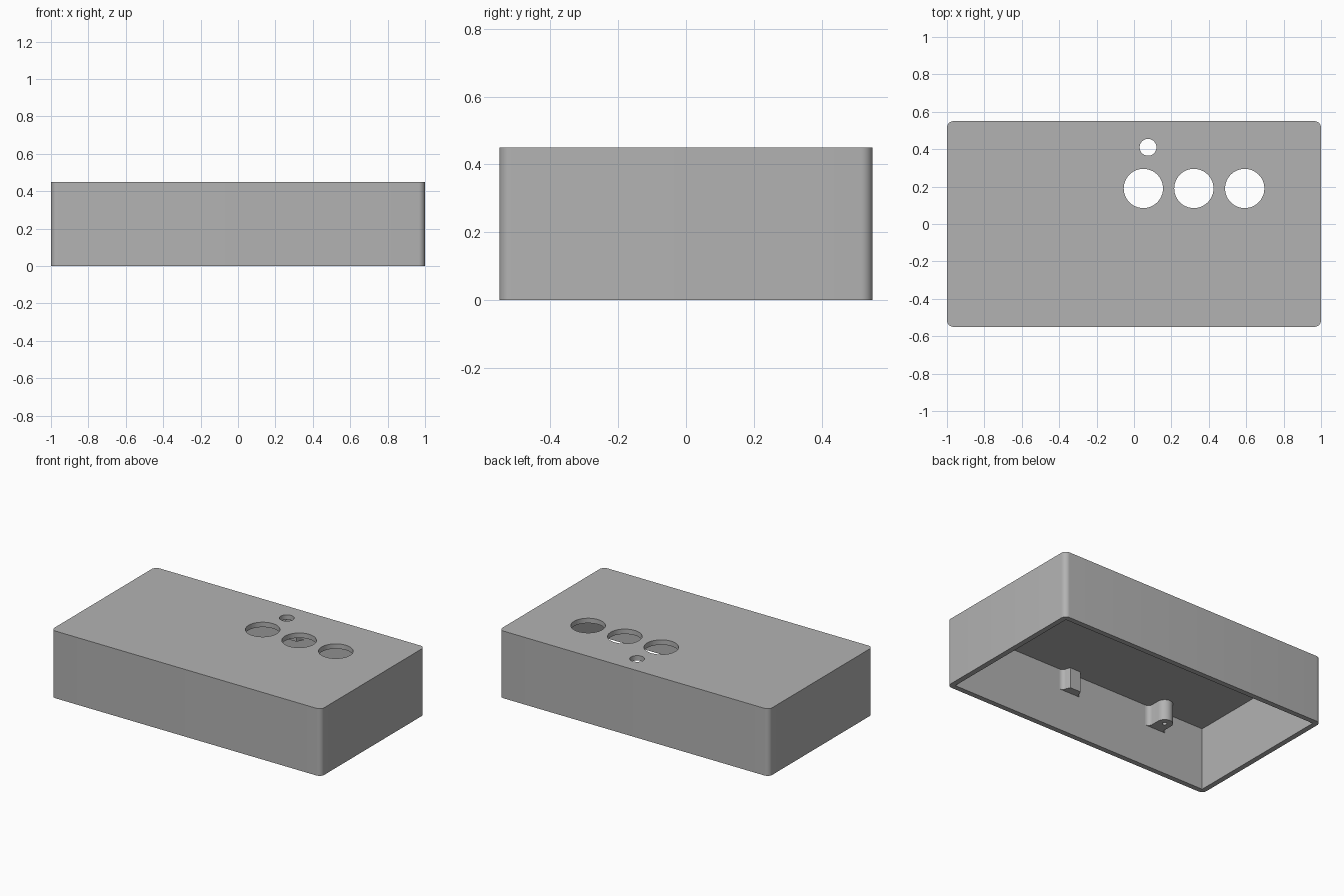
import bpy
import bmesh
from math import pi, cos, sin, radians

cube = bpy.data.objects.get("Cube")
if cube:
    bpy.data.objects.remove(cube, do_unlink=True)

LENGTH, DEPTH, HEIGHT = 2.0, 1.1, 0.45
WALL, ROOF, CORNER = 0.035, 0.033, 0.035
INNER_Y = DEPTH / 2 - WALL
CEILING = HEIGHT - ROOF

grey = bpy.data.materials.new("warm_free_grey")
grey.name = "plain_grey"
grey.use_nodes = True
grey.diffuse_color = (0.45, 0.45, 0.45, 1)
grey.node_tree.nodes["Principled BSDF"].inputs["Base Color"].default_value = (0.45, 0.45, 0.45, 1)


def prism(name, outline, z0, z1):
    """Extrude a closed xy outline from z0 to z1."""
    bm = bmesh.new()
    face = bm.faces.new([bm.verts.new((x, y, z0)) for x, y in outline])
    ext = bmesh.ops.extrude_face_region(bm, geom=[face])
    verts = [v for v in ext["geom"] if isinstance(v, bmesh.types.BMVert)]
    bmesh.ops.translate(bm, verts=verts, vec=(0, 0, z1 - z0))
    bmesh.ops.recalc_face_normals(bm, faces=bm.faces)
    mesh = bpy.data.meshes.new(name)
    bm.to_mesh(mesh)
    bm.free()
    mesh.materials.append(grey)
    obj = bpy.data.objects.new(name, mesh)
    bpy.context.collection.objects.link(obj)
    return obj


def arc(cx, cy, r, start, end, steps):
    angles = [radians(start + (end - start) * i / steps) for i in range(steps + 1)]
    return [(cx + r * cos(a), cy + r * sin(a)) for a in angles]


def circle(cx, cy, r, steps=48):
    return arc(cx, cy, r, 0, 360, steps)[:-1]


def rectangle(hx, hy):
    return [(-hx, -hy), (hx, -hy), (hx, hy), (-hx, hy)]


def cut(target, cutter):
    mod = target.modifiers.new("cut", "BOOLEAN")
    mod.operation = "DIFFERENCE"
    mod.solver = "EXACT"
    mod.object = cutter
    bpy.context.view_layer.objects.active = target
    bpy.ops.object.modifier_apply(modifier=mod.name)
    bpy.data.objects.remove(cutter, do_unlink=True)


def smooth(obj):
    bpy.ops.object.select_all(action="DESELECT")
    obj.select_set(True)
    bpy.context.view_layer.objects.active = obj
    bpy.ops.object.shade_smooth_by_angle(angle=radians(30))


# Enclosure: rounded vertical corners, open underneath
outline = []
for i, (sx, sy) in enumerate([(1, 1), (-1, 1), (-1, -1), (1, -1)]):
    outline += arc(sx * (LENGTH / 2 - CORNER), sy * (DEPTH / 2 - CORNER),
                   CORNER, 90 * i, 90 * i + 90, 8)
case = prism("enclosure", outline, 0, HEIGHT)
cut(case, prism("cavity", rectangle(LENGTH / 2 - WALL, INNER_Y), -0.1, CEILING))

# Three large openings and one small one in the top
for x, y, r in [(0.05, 0.19, 0.105), (0.32, 0.19, 0.105), (0.592, 0.19, 0.105), (0.075, 0.41, 0.045)]:
    cut(case, prism("opening", circle(x, y, r), CEILING - 0.05, HEIGHT + 0.05))
smooth(case)

# Screw posts on the long inner walls, flared where they meet the wall
POST_Y, POST_R, FLARE, POST_Z = 0.43, 0.05, 0.03, 0.28


def post_outline(x, side, flat):
    half = [(POST_R + FLARE, INNER_Y + 0.01)]
    half += arc(POST_R + FLARE, INNER_Y - FLARE, FLARE, 90, 180, 6)
    if flat:
        half.append((POST_R - 0.01, 0.462))
    else:
        half += arc(0, POST_Y, POST_R, 0, -90, 10)[:-1]
        half.append((0, POST_Y - POST_R))
    other = [(-px, py) for px, py in reversed(half) if px > 0]
    return [(x + px, side * py) for px, py in half + other]


for side, place in [(-1, "front"), (1, "back")]:
    post = prism(place + "_screw_post", post_outline(-0.6, side, False), POST_Z, CEILING + 0.01)
    cut(post, prism("pilot_hole", circle(-0.6, side * POST_Y, 0.014, 20), POST_Z - 0.05, CEILING - 0.02))
    smooth(post)
    smooth(prism(place + "_flat_post", post_outline(0.07, side, True), POST_Z, CEILING + 0.01))
